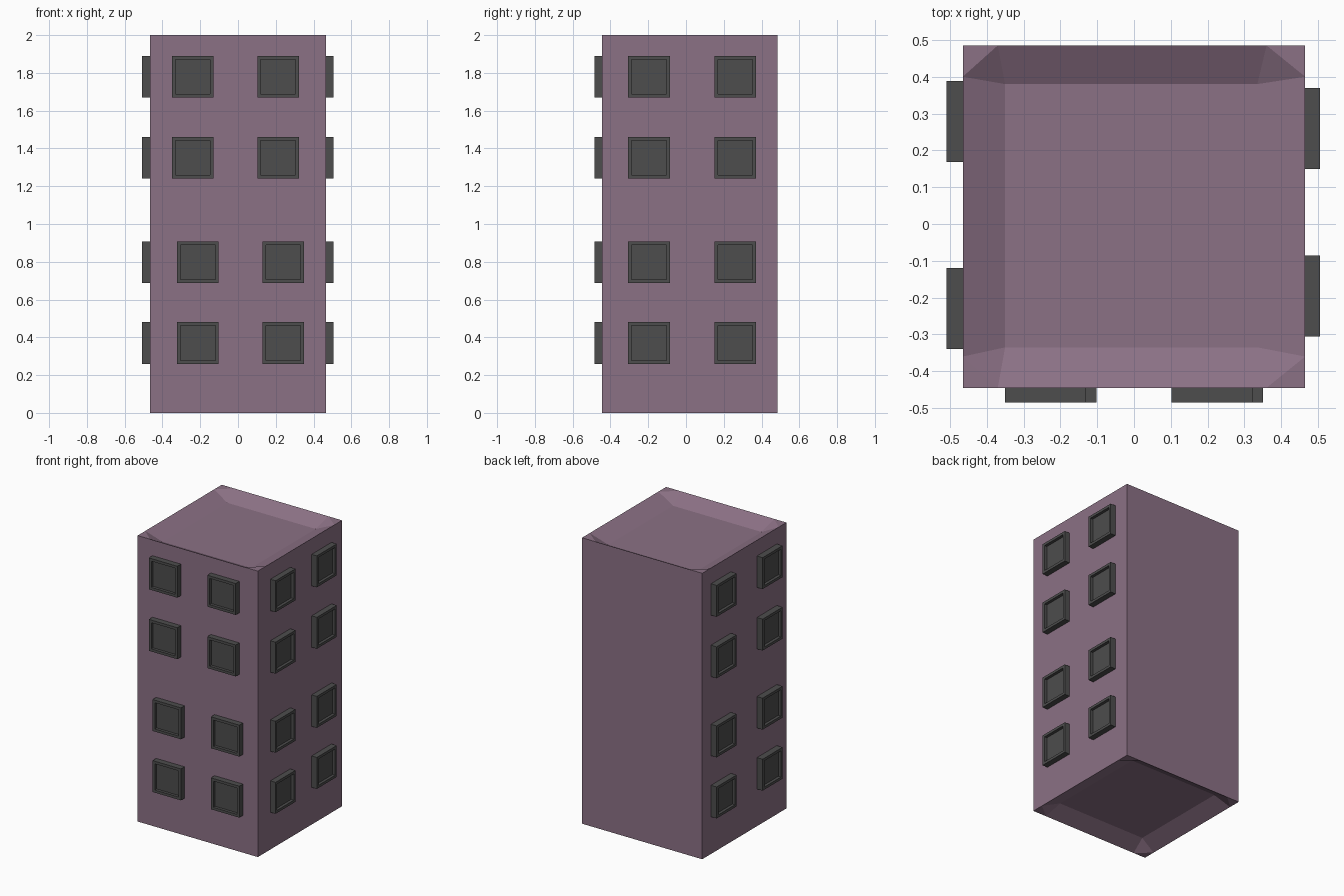
import bpy, bmesh
from mathutils import Matrix, Vector

if "Cube" in bpy.data.objects:
    bpy.data.objects.remove(bpy.data.objects["Cube"])


def material(name, rgb):
    m = bpy.data.materials.new(name)
    m.diffuse_color = (*rgb, 1)
    m.use_nodes = True
    m.node_tree.nodes["Principled BSDF"].inputs["Base Color"].default_value = m.diffuse_color
    return m


def add_object(name, bm, mat):
    bmesh.ops.recalc_face_normals(bm, faces=bm.faces)
    me = bpy.data.meshes.new(name)
    bm.to_mesh(me)
    bm.free()
    me.materials.append(mat)
    ob = bpy.data.objects.new(name, me)
    bpy.context.collection.objects.link(ob)
    return ob


wall_mat = material("wall_mauve", (0.26, 0.165, 0.235))
window_mat = material("window_dark", (0.075, 0.075, 0.075))

# Tower block: shallow dish sunk into the roof and the underside
X0, X1, Y0, Y1 = -0.465, 0.465, -0.445, 0.485
H, DEPTH = 2.0, 0.055
rim_x, rim_y = (X0, -0.37, 0.36, X1), (Y0, -0.36, 0.40, Y1)
floor_x, floor_y = (-0.35, 0.335), (-0.335, 0.38)


def dish(bm, z, dz):
    grid = {}
    for i in range(4):
        for j in range(4):
            if i in (1, 2) and j in (1, 2):
                co = (floor_x[i - 1], floor_y[j - 1], z + dz)
            else:
                co = (rim_x[i], rim_y[j], z)
            grid[i, j] = bm.verts.new(co)
    for i in range(3):
        for j in range(3):
            q = [grid[i, j], grid[i + 1, j], grid[i + 1, j + 1], grid[i, j + 1]]
            if i != 1 and j != 1:
                # corner cells: flat rim triangle plus one sloping triangle
                k = 0 if i == j else 1
                bm.faces.new((q[k], q[k + 1], q[(k + 3) % 4]))
                bm.faces.new((q[k + 1], q[k + 2], q[(k + 3) % 4]))
            else:
                bm.faces.new(q)
    ring = [(i, 0) for i in range(3)] + [(3, j) for j in range(3)]
    ring += [(i, 3) for i in (3, 2, 1)] + [(0, j) for j in (3, 2, 1)]
    return [grid[k] for k in ring]


bm = bmesh.new()
top, bottom = dish(bm, H, -DEPTH), dish(bm, 0, DEPTH)
for side in range(4):
    idx = [(side * 3 + k) % 12 for k in range(4)]
    bm.faces.new([bottom[k] for k in idx] + [top[k] for k in reversed(idx)])
add_object("tower_block", bm, wall_mat)


# Window: raised square frame with a recessed pane, facing local +z
def window(name, center, normal, size=0.22, proud=0.04, frame=0.026, recess=0.02):
    bm = bmesh.new()
    bmesh.ops.create_cube(bm, size=1)
    for v in bm.verts:
        v.co = Vector((v.co.x * size, v.co.y * size, proud if v.co.z > 0 else -0.003))
    bm.normal_update()
    face = max(bm.faces, key=lambda f: f.normal.z)
    bmesh.ops.inset_individual(bm, faces=[face], thickness=frame)
    inner = bmesh.ops.extrude_discrete_faces(bm, faces=[face])["faces"][0]
    bmesh.ops.translate(bm, verts=inner.verts, vec=(0, 0, -recess))
    n = Vector(normal)
    up = Vector((0, 0, 1))
    side = up.cross(n)
    rot = Matrix((side, up, n)).transposed().to_4x4()
    ob = add_object(name, bm, window_mat)
    ob.matrix_world = Matrix.Translation(center) @ rot


# Four storeys with two windows on the front, right and left walls
for row, z in enumerate((0.37, 0.797, 1.35, 1.78)):
    front_x = (-0.212, 0.24) if row < 2 else (-0.24, 0.212)
    for col in range(2):
        tag = f"{row + 1}_{col + 1}"
        window("front_window_" + tag, (front_x[col], Y0, z), (0, -1, 0))
        window("right_window_" + tag, (X1, (-0.196, 0.26)[col], z), (1, 0, 0))
        window("left_window_" + tag, (X0, (-0.23, 0.278)[col], z), (-1, 0, 0), proud=0.044)
